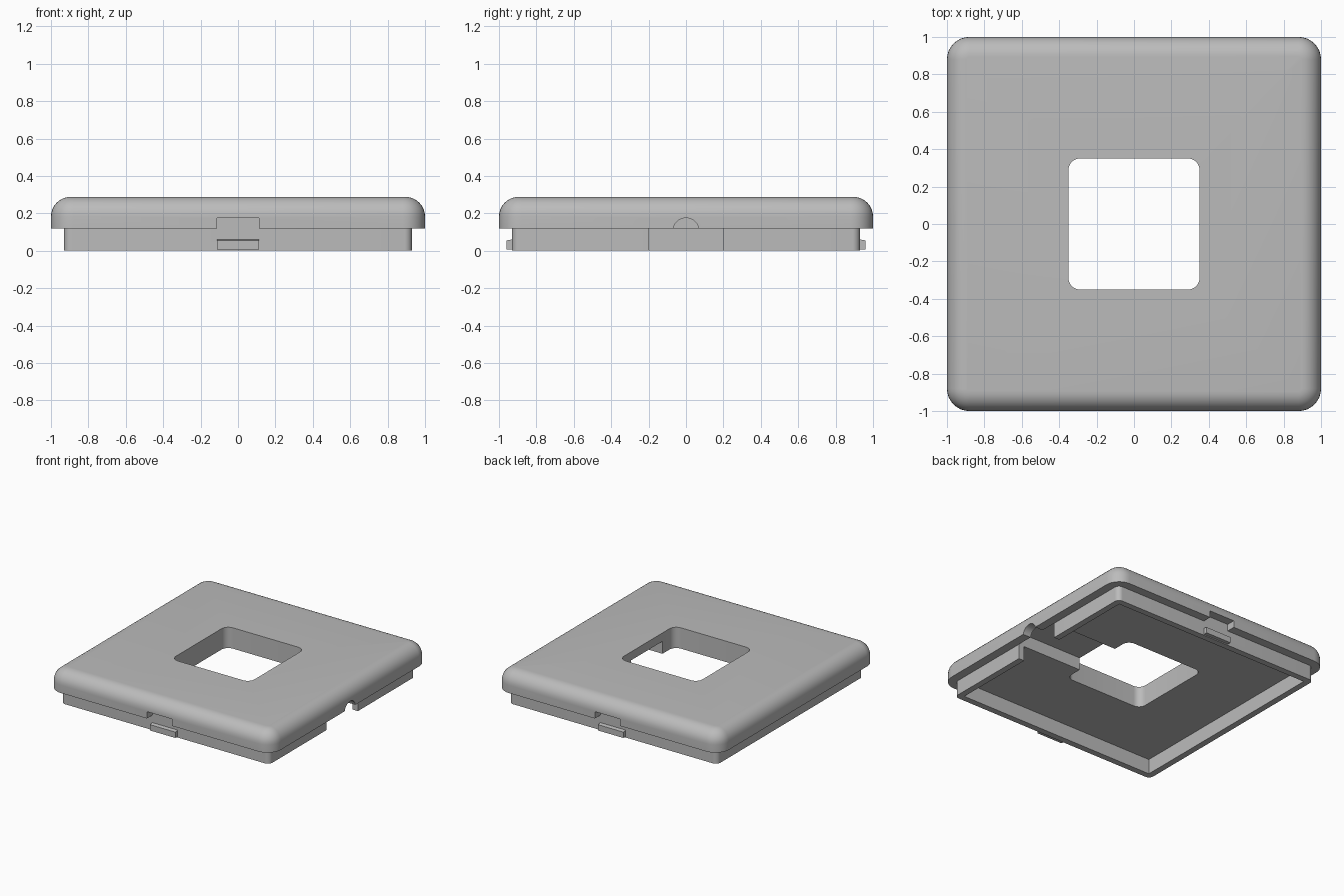
import bpy, bmesh
from math import sin, cos, pi
from mathutils import Matrix

cube = bpy.data.objects.get("Cube")
if cube:
    bpy.data.objects.remove(cube, do_unlink=True)

grey = bpy.data.materials.new("mid grey")
grey.use_nodes = True
colour = (0.5, 0.5, 0.5, 1)
grey.diffuse_color = colour
grey.node_tree.nodes["Principled BSDF"].inputs["Base Color"].default_value = colour

LIP_Z, TOP_Z = 0.12, 0.288      # underside of the lip, top of the plate
SKIRT, WALL = 0.93, 0.05        # half width and thickness of the skirt
FILLET, STEPS = 0.105, 8


def finish(name, bm):
    bmesh.ops.recalc_face_normals(bm, faces=bm.faces)
    mesh = bpy.data.meshes.new(name)
    bm.to_mesh(mesh)
    bm.free()
    mesh.materials.append(grey)
    obj = bpy.data.objects.new(name, mesh)
    bpy.context.collection.objects.link(obj)
    return obj


def rounded_square(half, radius):
    """Outline of a square with rounded corners."""
    points = []
    for corner in range(4):
        middle = pi / 4 + corner * pi / 2
        cx = (half - radius) * (1 if cos(middle) > 0 else -1)
        cy = (half - radius) * (1 if sin(middle) > 0 else -1)
        for i in range(STEPS + 1):
            a = corner * pi / 2 + i / STEPS * pi / 2
            points.append((cx + radius * cos(a), cy + radius * sin(a)))
    return points


def loft(name, rings):
    """Closed solid through (half width, corner radius, height) rings."""
    bm = bmesh.new()
    loops = [[bm.verts.new((x, y, z)) for x, y in rounded_square(h, r)]
             for h, r, z in rings]
    for low, high in zip(loops, loops[1:]):
        for i in range(len(low)):
            j = (i + 1) % len(low)
            bm.faces.new((low[i], low[j], high[j], high[i]))
    bm.faces.new(loops[0][::-1])
    bm.faces.new(loops[-1])
    return finish(name, bm)


def box(name, low, high):
    bm = bmesh.new()
    bmesh.ops.create_cube(bm, size=1)
    for v in bm.verts:
        v.co = [l if c < 0 else h for c, l, h in zip(v.co, low, high)]
    return finish(name, bm)


def cut(target, cutter):
    cutter.hide_render = True
    mod = target.modifiers.new("cut", "BOOLEAN")
    mod.operation, mod.solver, mod.object = "DIFFERENCE", "EXACT", cutter
    bpy.context.view_layer.objects.active = target
    bpy.ops.object.modifier_apply(modifier=mod.name)
    bpy.data.objects.remove(cutter, do_unlink=True)


# Cover plate with a stepped skirt and a filleted top edge
rings = [(SKIRT, 0.04, 0), (SKIRT, 0.04, LIP_Z), (1, 0.12, LIP_Z)]
for i in range(STEPS + 1):
    a = i / STEPS * pi / 2
    inset = FILLET * (1 - cos(a))
    rings.append((1 - inset, 0.12 - inset, TOP_Z - FILLET * (1 - sin(a))))
plate = loft("cover_plate", rings)

# Hollow underside, central window and cable channel
inner = SKIRT - WALL
cut(plate, box("cavity", (-inner, -inner, -0.1), (inner, inner, LIP_Z)))
cut(plate, loft("window", [(0.35, 0.06, -0.1), (0.35, 0.06, 0.5)]))
cut(plate, box("channel", (0.2, -0.2, -0.1), (SKIRT, 0.2, 0.22)))

# Round cable notch in the lip
bm = bmesh.new()
bmesh.ops.create_cone(bm, cap_ends=True, segments=32, radius1=0.07, radius2=0.07,
                      depth=0.2, matrix=Matrix.Translation((1, 0, 0.105))
                      @ Matrix.Rotation(pi / 2, 4, "Y"))
cut(plate, finish("cable_notch", bm))

# Pry notches and snap tabs at front and back
for side, word in ((-1, "front"), (1, "back")):
    ys = sorted((side * SKIRT, side * 1.1))
    cut(plate, box("pry_notch", (-0.113, ys[0], 0.05), (0.113, ys[1], 0.175)))
    ys = sorted((side * (SKIRT - 0.01), side * 0.96))
    tab = box(word + "_snap_tab", (-0.113, ys[0], 0.008), (0.113, ys[1], 0.062))
    for v in tab.data.vertices:
        if abs(v.co.y) > 0.95 and v.co.z > 0.05:
            v.co.z -= 0.007

bpy.ops.object.select_all(action="DESELECT")
plate.select_set(True)
bpy.context.view_layer.objects.active = plate
bpy.ops.object.shade_smooth_by_angle()
